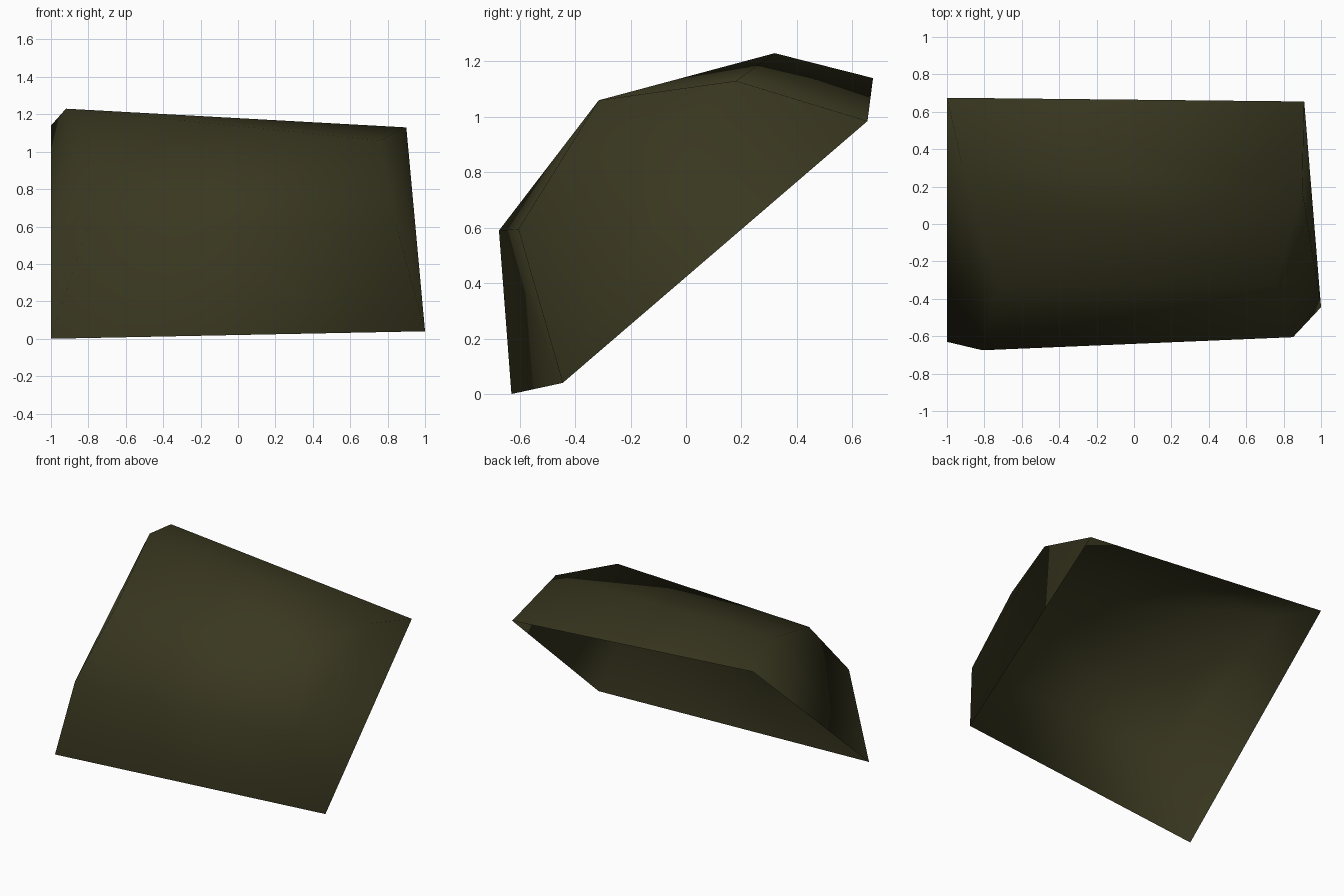
import bpy, bmesh

if "Cube" in bpy.data.objects:
    bpy.data.objects.remove(bpy.data.objects["Cube"])

# One flat colour
mat = bpy.data.materials.new("dark olive")
mat.diffuse_color = (0.041, 0.039, 0.0145, 1)
mat.use_nodes = True
mat.node_tree.nodes["Principled BSDF"].inputs["Base Color"].default_value = mat.diffuse_color

# Bent profile at each end: bottom rim, front crease, shoulder, ridge, back rim
left = [(-1, -.63, 0), (-.81, -.675, .59), (-.73, -.34, 1.0),
        (-.92, .32, 1.23), (-1, .675, 1.14)]
right = [(1, -.445, .04), (.85, -.605, .595), (.76, -.315, 1.06),
         (.90, .18, 1.13), (.91, .655, .985)]

bm = bmesh.new()
L = [bm.verts.new(p) for p in left]
R = [bm.verts.new(p) for p in right]

# Outer panels across the width; the shoulder panel folds the other way
for i in range(4):
    if i == 1:
        bm.faces.new((L[i], R[i], R[i + 1]))
        bm.faces.new((L[i], R[i + 1], L[i + 1]))
    else:
        bm.faces.new((L[i], R[i], L[i + 1]))
        bm.faces.new((R[i], R[i + 1], L[i + 1]))

# Side panels close each end down to the straight open rim
for loop, step in ((L, 1), (R, -1)):
    for tri in ((0, 1, 3), (1, 2, 3), (0, 3, 4)):
        bm.faces.new([loop[k] for k in tri][::step])

for f in bm.faces:
    f.smooth = True
mesh = bpy.data.meshes.new("bent_shell")
bm.to_mesh(mesh)
bm.free()
mesh.materials.append(mat)
obj = bpy.data.objects.new("bent_shell", mesh)
bpy.context.collection.objects.link(obj)
